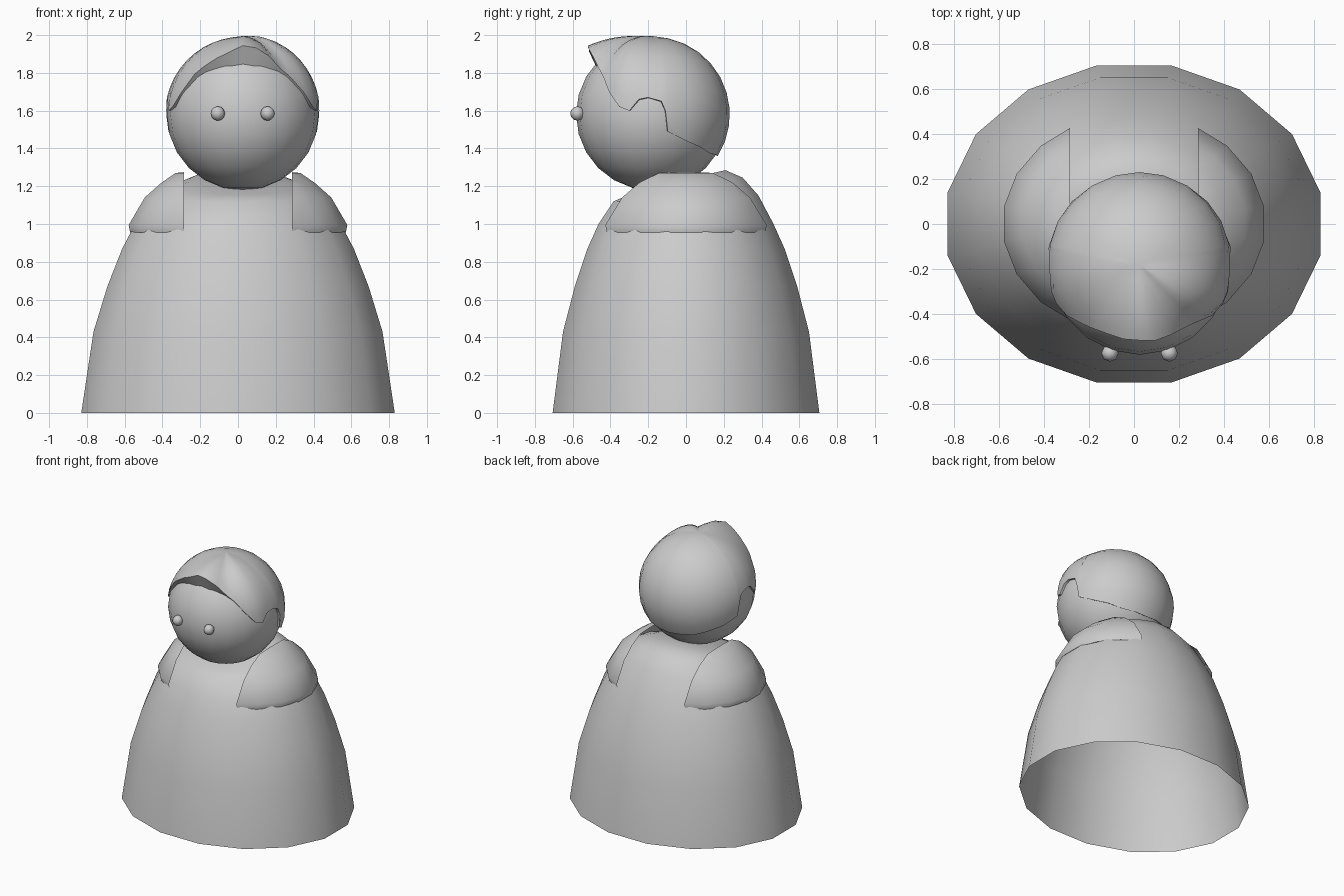
import bpy, bmesh
from math import sin, cos, pi, radians, asin
from mathutils import Vector

if "Cube" in bpy.data.objects:
    bpy.data.objects.remove(bpy.data.objects["Cube"])

HEAD = Vector((0.025, -0.18, 1.58))


def finish(name, bm, angle=50):
    bmesh.ops.remove_doubles(bm, verts=bm.verts, dist=1e-4)
    mesh = bpy.data.meshes.new(name)
    bm.to_mesh(mesh)
    bm.free()
    mesh.shade_smooth()
    mesh.set_sharp_from_angle(angle=radians(angle))
    ob = bpy.data.objects.new(name, mesh)
    bpy.context.collection.objects.link(ob)
    return ob


def lathe(bm, profile, n, y_scale, closed=False):
    """Oval lathe; each profile point is (radius, height, slope along y)."""
    rings = []
    for r, z, k in profile:
        ring = []
        for i in range(n):
            a = 2 * pi * (i + 0.5) / n
            y = r * y_scale * sin(a)
            ring.append(bm.verts.new((r * cos(a), y, z + k * y)))
        rings.append(ring)
    for lo, hi in zip(rings, rings[1:]):
        for i in range(n):
            j = (i + 1) % n
            bm.faces.new((lo[i], lo[j], hi[j], hi[i]))
    if closed:
        bm.faces.new(rings[-1])


def interp(table, x):
    for (x0, y0), (x1, y1) in zip(table, table[1:]):
        if x <= x1:
            return y0 + (y1 - y0) * max(0, x - x0) / (x1 - x0)
    return table[-1][1]


# Body: hollow bell with a top that rises towards the back
bm = bmesh.new()
lathe(bm, [(0.846, 0, 0), (0.78, 0.43, 0), (0.705, 0.67, 0), (0.625, 0.87, 0),
           (0.555, 1.0, 0), (0.46, 1.135, 0.04), (0.36, 1.2, 0.15),
           (0.25, 1.237, 0.23)], 16, 0.851, True)
finish("body", bm)

# Shoulder caps: thin shells sitting on the body, cut off at the neck
for side, name in ((1, "left_shoulder"), (-1, "right_shoulder")):
    bm = bmesh.new()
    lathe(bm, [(0.545, 0.955, 0), (0.578, 0.955, 0), (0.586, 0.995, 0),
               (0.50, 1.14, 0), (0.415, 1.215, 0), (0.335, 1.27, 0),
               (0.26, 1.277, 0), (0.2, 1.25, 0)], 20, 0.84)
    bmesh.ops.bisect_plane(bm, geom=bm.verts[:] + bm.edges[:] + bm.faces[:],
                           plane_co=(side * 0.285, 0, 0), plane_no=(side, 0, 0),
                           clear_inner=True)
    finish(name, bm)

# Head
bm = bmesh.new()
bmesh.ops.create_uvsphere(bm, u_segments=20, v_segments=12, radius=0.402)
bmesh.ops.translate(bm, verts=bm.verts, vec=HEAD)
finish("head", bm)

# Eyes
for side, name in ((1, "left_eye"), (-1, "right_eye")):
    bm = bmesh.new()
    bmesh.ops.create_uvsphere(bm, u_segments=8, v_segments=6, radius=0.038)
    bmesh.ops.translate(bm, verts=bm.verts,
                        vec=HEAD + Vector((side * 0.132, -0.395, 0.005)))
    finish(name, bm)

# Hair: shell around the head, tables run by azimuth from the face
hairline = [(0, .27), (24, .255), (36, .23), (44, .2), (65, .04), (73, .02), (80, .08),
            (87, .09), (97, .07), (100, .02), (102, -.09), (118, -.14),
            (149, -.205), (180, -.22)]
quiff = [(-56, 0), (-38, .22), (-22, .5), (0, 1), (14, .95), (25, .55), (36, .1), (40, 0)]
side_lock = [(36, 0), (46, .8), (60, 1), (75, .6), (95, 0)]
half = [0, 12, 24, 36, 44, 55, 65, 73, 80, 87, 97, 100, 102, 118, 133, 149, 165, 180]
azimuths = half + [-a for a in reversed(half[1:-1])]
ROWS = 10


def hair_point(az, el, r):
    a = radians(az)
    return HEAD + r * Vector((cos(el) * sin(a), -cos(el) * cos(a), sin(el)))


bm = bmesh.new()
top = bm.verts.new(HEAD + Vector((0, 0, 0.415)))
columns = []
for az in azimuths:
    inner = asin(interp(hairline, abs(az)) / 0.41)
    q, s = interp(quiff, az), interp(side_lock, az)
    edge = inner + radians(6) * q
    col = []
    for i in range(1, ROWS + 1):
        t = i / ROWS
        r = 0.412 + 0.085 * q * t ** 1.5 + 0.025 * s * sin(pi * t)
        col.append(bm.verts.new(hair_point(az, pi / 2 + (edge - pi / 2) * t, r)))
    col.append(bm.verts.new(hair_point(az, inner, 0.39)))
    columns.append(col)
for a, b in zip(columns, columns[1:] + columns[:1]):
    bm.faces.new((top, a[0], b[0]))
    for i in range(ROWS):
        bm.faces.new((a[i], a[i + 1], b[i + 1], b[i]))
bmesh.ops.recalc_face_normals(bm, faces=bm.faces)
finish("hair", bm)
